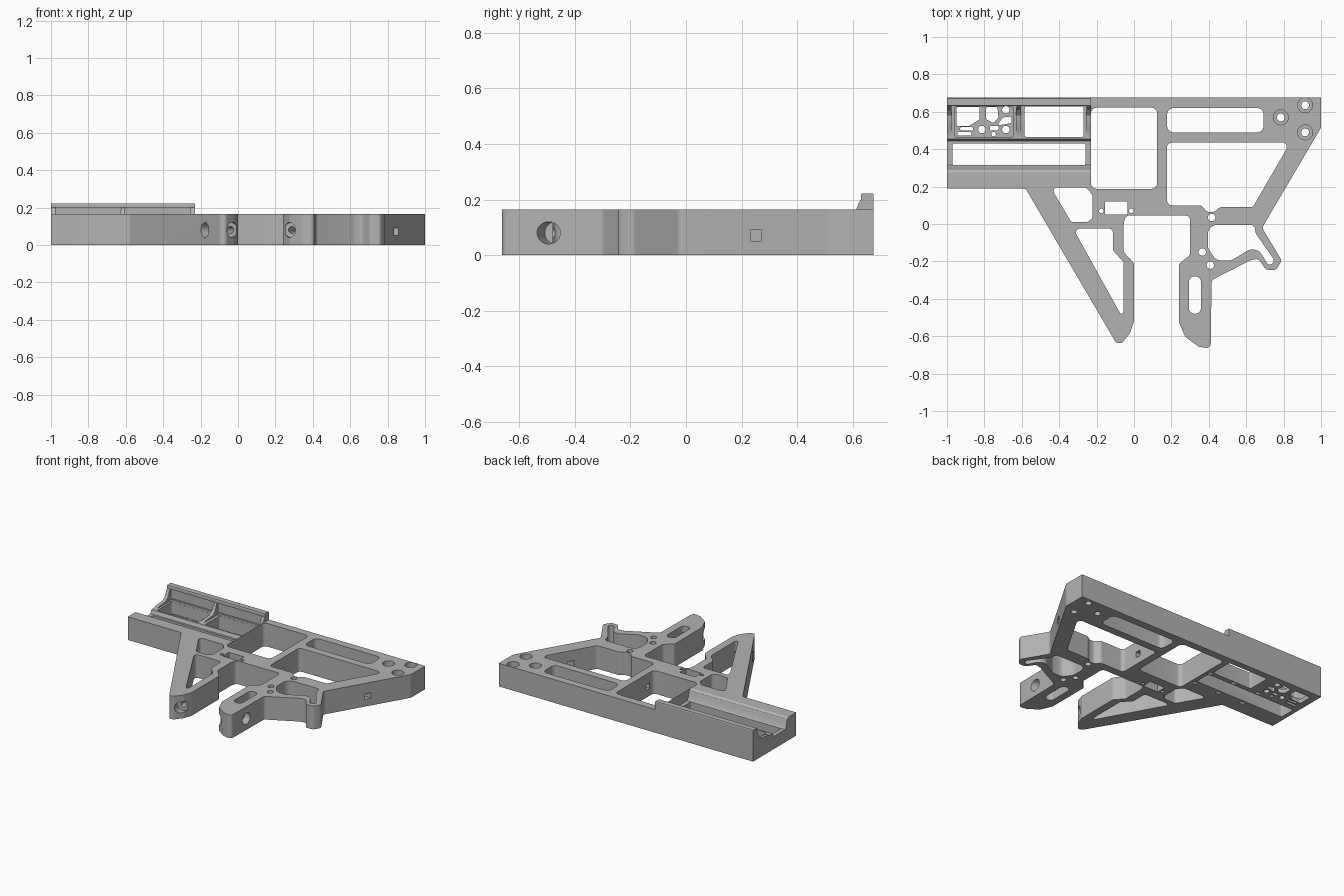
import bpy, bmesh, math
from mathutils import Vector

if "Cube" in bpy.data.objects:
    bpy.data.objects.remove(bpy.data.objects["Cube"])

grey = bpy.data.materials.new("machined grey")
grey.use_nodes = True
grey.diffuse_color = (0.45, 0.45, 0.45, 1)
grey.node_tree.nodes["Principled BSDF"].inputs["Base Color"].default_value = (0.45, 0.45, 0.45, 1)
TOP = 0.165


def rounded(pts, radius, steps=6):
    """Fillet every corner of a polygon."""
    out = []
    for i, p in enumerate(pts):
        p, a, b = Vector(p), Vector(pts[i - 1]), Vector(pts[(i + 1) % len(pts)])
        u, v = (a - p).normalized(), (b - p).normalized()
        half = u.angle(v) / 2
        if radius == 0 or half > 1.55:
            out.append(p)
            continue
        t = min(radius / math.tan(half), 0.48 * (a - p).length, 0.48 * (b - p).length)
        r = t * math.tan(half)
        c = p + (u + v).normalized() * (r / math.sin(half))
        s, e = p + u * t - c, p + v * t - c
        sweep = s.angle_signed(e)
        for k in range(steps + 1):
            w = -sweep * k / steps
            out.append(c + Vector((s.x * math.cos(w) - s.y * math.sin(w),
                                   s.x * math.sin(w) + s.y * math.cos(w))))
    return out


def prism(name, pts, lo, hi, radius=0, along_x=False):
    """Extrude a profile along z, or a (y, z) profile along x."""
    bm = bmesh.new()
    place = (lambda p: (lo, p[0], p[1])) if along_x else (lambda p: (p[0], p[1], lo))
    face = bm.faces.new([bm.verts.new(place(p)) for p in rounded(pts, radius)])
    top = bmesh.ops.extrude_face_region(bm, geom=[face])["geom"]
    move = Vector((hi - lo, 0, 0)) if along_x else Vector((0, 0, hi - lo))
    bmesh.ops.translate(bm, vec=move, verts=[g for g in top if isinstance(g, bmesh.types.BMVert)])
    bmesh.ops.recalc_face_normals(bm, faces=bm.faces)
    return finish(name, bm)


def finish(name, bm):
    mesh = bpy.data.meshes.new(name)
    bm.to_mesh(mesh)
    bm.free()
    mesh.materials.append(grey)
    ob = bpy.data.objects.new(name, mesh)
    bpy.context.collection.objects.link(ob)
    return ob


def rect(x0, x1, y0, y1):
    return [(x0, y0), (x1, y0), (x1, y1), (x0, y1)]


def box(x0, x1, y0, y1, z0, z1):
    return prism("block", rect(x0, x1, y0, y1), z0, z1)


def rod(a, b, r):
    """Cylinder between two points."""
    a, b = Vector(a), Vector(b)
    bm = bmesh.new()
    bmesh.ops.create_cone(bm, cap_ends=True, segments=24, radius1=r, radius2=r, depth=(b - a).length)
    turn = (b - a).to_track_quat("Z", "Y").to_matrix().to_4x4()
    turn.translation = (a + b) / 2
    bm.transform(turn)
    return finish("rod", bm)


def bore(x, y, r, z0=-0.1, z1=0.4):
    return rod((x, y, z0), (x, y, z1), r)


def combine(ob, tool, operation="DIFFERENCE"):
    mod = ob.modifiers.new("combine", "BOOLEAN")
    mod.operation, mod.solver, mod.object = operation, "EXACT", tool
    bpy.context.view_layer.objects.active = ob
    bpy.ops.object.modifier_apply(modifier=mod.name)
    bpy.data.objects.remove(tool)


# Main frame outline with both grips and the finger guard
frame = prism("frame", [
    (-1, 0.675), (1, 0.675), (1, 0.515), (0.685, -0.02), (0.79, -0.195), (0.76, -0.245),
    (0.705, -0.245), (0.665, -0.185), (0.62, -0.195), (0.415, -0.3), (0.41, -0.668),
    (0.345, -0.655), (0.275, -0.605), (0.24, -0.525), (0.24, -0.215), (0.3, -0.165), (0.3, 0.045),
    (-0.045, 0.045), (-0.055, 0), (-0.055, -0.15), (0, -0.21), (0, -0.52), (-0.02, -0.58),
    (-0.065, -0.637), (-0.095, -0.637), (-0.58, 0.19), (-1, 0.19)], 0, TOP, 0.025)
# Square off the outer end corners
for x0, x1, y0, y1 in ((-1, -0.9, 0.6, 0.675), (-1, -0.9, 0.19, 0.25), (0.9, 1, 0.6, 0.675)):
    combine(frame, box(x0, x1, y0, y1, 0, TOP), "UNION")

# Trough along the receiver bed
combine(frame, prism("trough", [
    (0.275, 0.3), (0.275, TOP), (0.29, 0.155), (0.298, 0.135), (0.304, 0.105), (0.315, 0.09),
    (0.445, 0.09), (0.455, 0.115), (0.63, 0.115), (0.63, 0.3)], -1.1, -0.23, along_x=True))

# Raised back rail
combine(frame, prism("rail", [
    (0.63, 0.11), (0.675, 0.11), (0.675, 0.217), (0.672, 0.222), (0.633, 0.222), (0.63, 0.217)],
    -1, -0.23, along_x=True), "UNION")

# Curved ribs bracing the rail
for x in (-1, -0.63, -0.255):
    combine(frame, prism("rib", [
        (0.46, 0.1), (0.635, 0.1), (0.635, 0.205), (0.622, 0.19), (0.61, 0.155), (0.58, 0.13),
        (0.5, 0.123)], x, x + 0.025, along_x=True), "UNION")
for x in (-0.975, -0.605):
    combine(frame, box(x, x + 0.35, 0.62, 0.642, 0.13, 0.2))

# Large openings through the frame
openings = [
    (rect(-0.23, 0.123, 0.188, 0.622), 0.03),
    (rect(0.177, 0.693, 0.49, 0.62), 0.035),
    ([(0.177, 0.435), (0.815, 0.435), (0.815, 0.4), (0.635, 0.09), (0.46, 0.09), (0.43, 0.065),
      (0.39, 0.065), (0.36, 0.1), (0.177, 0.1)], 0.025),
    ([(-0.445, 0.195), (-0.255, 0.195), (-0.222, 0.155), (-0.222, 0.03), (-0.25, 0.01),
      (-0.335, 0.01)], 0.02),
    ([(-0.325, -0.025), (-0.113, -0.025), (-0.113, -0.14), (-0.055, -0.205), (-0.055, -0.47),
      (-0.07, -0.485)], 0.02),
    (rect(-0.155, -0.035, 0.05, 0.12), 0),
    (rect(0.293, 0.358, -0.48, -0.28), 0.032),
    ([(0.395, -0.005), (0.645, -0.005), (0.65, -0.05), (0.755, -0.2), (0.72, -0.225),
      (0.67, -0.14), (0.62, -0.135), (0.52, -0.195), (0.44, -0.195), (0.395, -0.13)], 0.05),
    (rect(-0.97, -0.26, 0.315, 0.43), 0.008),
    (rect(-0.585, -0.27, 0.465, 0.629), 0.012),
]
for pts, r in openings:
    combine(frame, prism("opening", pts, -0.1, 0.3, r))

# Pocket with a thin pierced floor
combine(frame, prism("pocket", rect(-0.96, -0.645, 0.465, 0.629), 0.03, 0.3, 0.012))
for pts in (
        [(-0.95, 0.525), (-0.88, 0.525), (-0.825, 0.56), (-0.825, 0.625), (-0.95, 0.625)],
        [(-0.79, 0.56), (-0.75, 0.54), (-0.725, 0.57), (-0.73, 0.625), (-0.79, 0.625)],
        [(-0.735, 0.525), (-0.655, 0.54), (-0.655, 0.575), (-0.7, 0.57)],
        rect(-0.945, -0.87, 0.472, 0.492), rect(-0.93, -0.86, 0.5, 0.518),
        rect(-0.77, -0.725, 0.5, 0.525)):
    combine(frame, prism("piercing", pts, -0.1, 0.1, 0.008))
for x, y, r in ((-0.813, 0.505, 0.02), (-0.685, 0.61, 0.02), (-0.685, 0.505, 0.02),
                (-0.75, 0.48, 0.012), (0.415, 0.035, 0.02), (0.365, -0.15, 0.02),
                (0.408, -0.22, 0.02), (-0.175, 0.07, 0.012), (-0.015, 0.07, 0.012)):
    combine(frame, bore(x, y, r))

# Counterbored mounting holes at the butt end
for x, y in ((0.915, 0.635), (0.785, 0.57), (0.915, 0.49)):
    combine(frame, bore(x, y, 0.021))
    combine(frame, bore(x, y, 0.04, 0.06))

# Square cross hole through the butt and the divider
combine(frame, box(0.1, 1.1, 0.232, 0.272, 0.05, 0.09))

# Square nut pockets underneath the bed
for x in (-0.66, -0.46, -0.265):
    for y in (0.447, 0.292):
        combine(frame, box(x - 0.016, x + 0.016, y - 0.014, y + 0.014, -0.1, 0.05))

# Angled screw holes in the two grip tips
MID = 0.08
for inner, tip in (((-0.075, -0.44), (-0.03, -0.59)), ((0.328, -0.45), (0.275, -0.6))):
    a, b = Vector((*inner, MID)), Vector((*tip, MID))
    step = (b - a).normalized()
    combine(frame, rod(a, b + step * 0.1, 0.018))
    combine(frame, rod(b - step * 0.035, b + step * 0.1, 0.04))
combine(frame, rod((0.34, -0.47, MID), (0.46, -0.51, MID), 0.04))
combine(frame, rod((-0.08, -0.44, MID), (-0.25, -0.54, MID), 0.04))

# Smooth the fillets, keep machined edges crisp
bpy.ops.object.select_all(action="DESELECT")
frame.select_set(True)
bpy.context.view_layer.objects.active = frame
bpy.ops.object.shade_smooth_by_angle(angle=math.radians(30))
